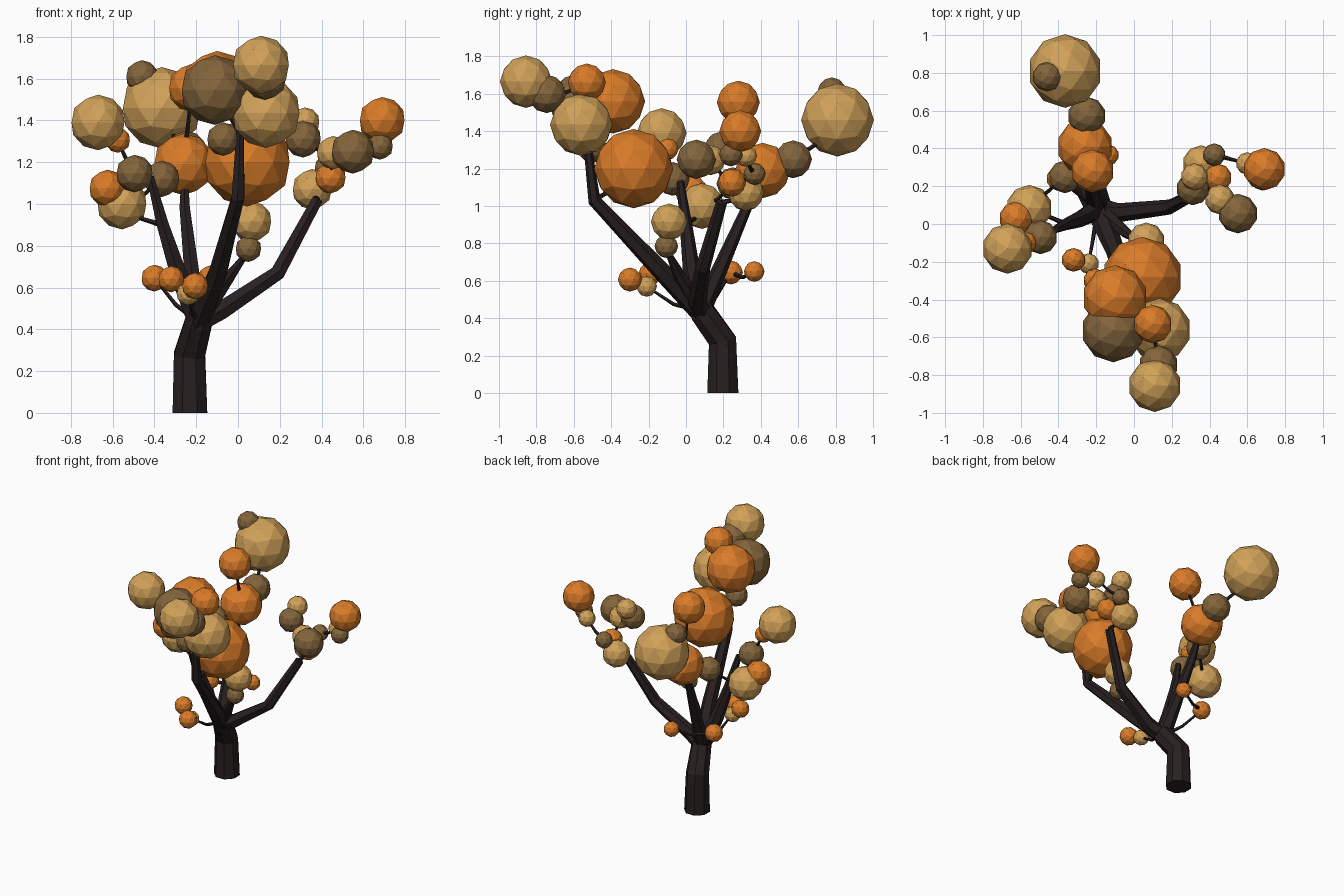
import bpy, bmesh, math
from mathutils import Vector

if "Cube" in bpy.data.objects:
    bpy.data.objects.remove(bpy.data.objects["Cube"])


def material(name, rgb):
    m = bpy.data.materials.new(name)
    m.diffuse_color = (*rgb, 1)
    m.use_nodes = True
    m.node_tree.nodes["Principled BSDF"].inputs["Base Color"].default_value = m.diffuse_color
    return m


TAN = material("tan leaves", (0.64, 0.36, 0.10))
ORANGE = material("orange leaves", (0.70, 0.20, 0.022))
BROWN = material("brown leaves", (0.23, 0.13, 0.045))
BARK = material("dark bark", (0.021, 0.014, 0.014))


def finish(bm, name, mat):
    me = bpy.data.meshes.new(name)
    bm.to_mesh(me)
    bm.free()
    me.materials.append(mat)
    ob = bpy.data.objects.new(name, me)
    bpy.context.collection.objects.link(ob)


def leaf_ball(mat, p, r):
    bm = bmesh.new()
    bmesh.ops.create_icosphere(bm, subdivisions=2, radius=r)
    bmesh.ops.translate(bm, verts=bm.verts, vec=p)
    finish(bm, "foliage_ball", mat)


def tube(name, ps, r0, r1, sides):
    """Faceted tube along the points, tapering evenly from r0 to r1."""
    bm = bmesh.new()
    last = len(ps) - 1
    rings = []
    for i, p in enumerate(ps):
        d = (ps[min(i + 1, last)] - ps[max(i - 1, 0)]).normalized()
        u = Vector((0, 1, 0)).cross(d)
        if u.length < 0.3:
            u = Vector((1, 0, 0))
        u = (u - d * u.dot(d)).normalized()
        v = d.cross(u)
        r = r0 + (r1 - r0) * i / last
        angles = [2 * math.pi * (k + 0.5) / sides for k in range(sides)]
        rings.append([bm.verts.new(p + (u * math.cos(a) + v * math.sin(a)) * r) for a in angles])
    for a, b in zip(rings, rings[1:]):
        for k in range(sides):
            j = (k + 1) % sides
            bm.faces.new((a[k], a[j], b[j], b[k]))
    bm.faces.new(rings[0][::-1])
    bm.faces.new(rings[-1])
    bmesh.ops.recalc_face_normals(bm, faces=bm.faces)
    finish(bm, name, BARK)


CROWN = Vector((-.19, .08, .44))   # where all limbs leave the trunk


def branch(name, path, r0, r1, balls):
    """A limb from the crown; each ball grows on a twig from the nearest lower node."""
    nodes = [CROWN] + [Vector(p) for p in path]
    if path:
        tube(name, nodes, r0, r1, 6)
    for mat, x, y, z, r in sorted(balls, key=lambda b: b[3]):
        p = Vector((x, y, z))
        base = min((n for n in nodes if n.z < z), key=lambda n: (n - p).length)
        bend = (base + p) / 2 - Vector((0, 0, 0.1 * (p - base).xy.length))
        tube("twig", [base, bend, p], 0.015, 0.007, 5)
        leaf_ball(mat, p, r)
        nodes.append(p)


# Trunk: upright stump that leans forward into the crown
tube("trunk", [Vector(p) for p in ((-.23, .197, 0), (-.232, .195, .28),
                                   (-.19, .09, .43), (-.18, .06, .49))], .09, .062, 8)

branch("right_limb", [(-.08, .06, .49), (.19, .09, .67), (.38, .19, 1.02)], .06, .03, [
    (TAN, .6, .32, 1.27, .06), (TAN, .355, .32, 1.07, .097), (TAN, .455, .13, 1.245, .08),
    (TAN, .32, .25, 1.39, .072), (ORANGE, .69, .29, 1.4, .112),
    (ORANGE, .443, .245, 1.125, .075), (BROWN, .68, .24, 1.275, .063),
    (BROWN, .55, .055, 1.25, .105), (BROWN, .425, .367, 1.172, .06),
    (BROWN, .312, .187, 1.31, .088)])

branch("front_limb", [(-.1, -.14, .66), (0, -.49, 1.03), (.01, -.53, 1.35)], .065, .02, [
    (TAN, .135, -.56, 1.435, .167), (TAN, .11, -.855, 1.665, .14),
    (ORANGE, .045, -.28, 1.2, .212), (ORANGE, -.1, -.39, 1.56, .172),
    (ORANGE, .1, -.53, 1.66, .102), (BROWN, -.11, -.565, 1.545, .167),
    (BROWN, .13, -.745, 1.6, .103), (BROWN, -.07, -.5, 1.31, .08)])

branch("left_limb", [(-.28, .03, .65), (-.36, 0, .9), (-.42, -.03, 1.13)], .06, .02, [
    (TAN, -.67, -.13, 1.39, .133), (TAN, -.555, .085, 1, .122),
    (ORANGE, -.625, .03, 1.075, .089), (ORANGE, -.575, -.1, 1.305, .06),
    (BROWN, -.495, -.07, 1.145, .09), (BROWN, -.365, .25, 1.12, .087)])

branch("back_limb", [(-.22, .18, .66), (-.255, .32, .98), (-.255, .41, 1.18)], .055, .015, [
    (TAN, -.365, .81, 1.46, .195), (ORANGE, -.26, .41, 1.19, .148),
    (ORANGE, -.22, .28, 1.555, .115), (BROWN, -.46, .78, 1.61, .078),
    (BROWN, -.25, .573, 1.25, .101)])

branch("middle_limb", [(-.05, -.04, .64), (.04, -.1, .76)], .05, .014, [
    (TAN, .065, -.09, .915, .098), (BROWN, .05, -.105, .785, .063)])

# Small low sprouts straight off the crown
branch("sprout", [], 0, 0, [
    (TAN, -.24, -.21, .57, .055), (ORANGE, -.32, -.19, .64, .063),
    (ORANGE, -.205, -.3, .607, .064), (ORANGE, -.135, .365, .65, .055),
    (ORANGE, -.4, .24, .645, .064)])
